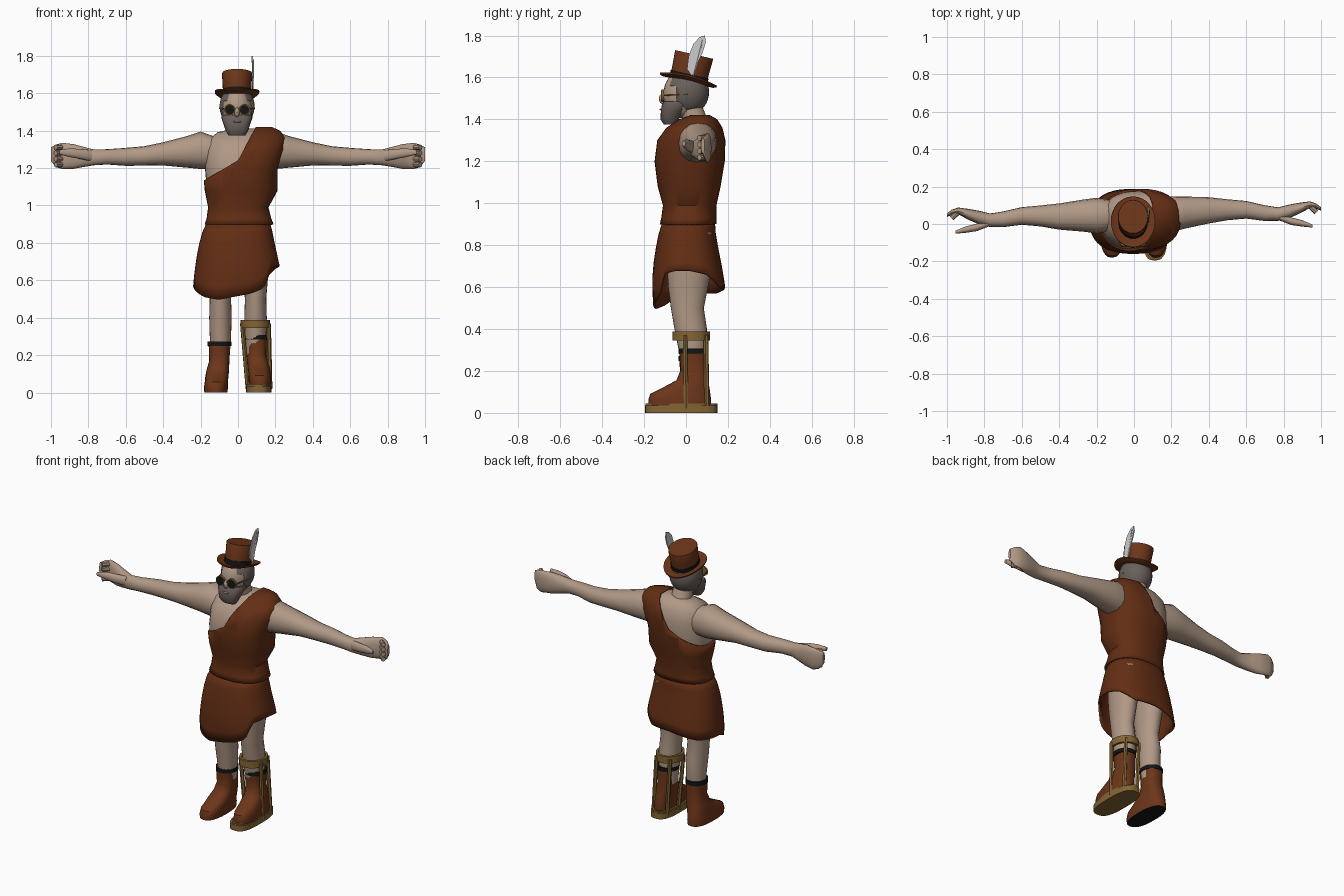
import bpy, bmesh, math
from mathutils import Vector, Matrix

if "Cube" in bpy.data.objects:
    bpy.data.objects.remove(bpy.data.objects["Cube"])

def material(name, r, g, b):
    m = bpy.data.materials.new(name)
    m.diffuse_color = (r, g, b, 1)
    m.use_nodes = True
    m.node_tree.nodes["Principled BSDF"].inputs["Base Color"].default_value = m.diffuse_color
    return m

SKIN = material("skin", .44, .32, .24)
CLOTH = material("brown cloth", .125, .027, .007)
LEATHER = material("brown leather", .15, .036, .01)
BLACK = material("black", .008, .007, .007)
BRASS = material("dull brass", .23, .13, .035)
HAIR = material("grey hair", .14, .115, .105)
WHITE = material("feather white", .6, .6, .6)

def finish(name, bm, mats, angle=40, normals=True):
    if normals:
        bmesh.ops.recalc_face_normals(bm, faces=bm.faces[:])
    me = bpy.data.meshes.new(name)
    bm.to_mesh(me)
    bm.free()
    for m in (mats if isinstance(mats, list) else [mats]):
        me.materials.append(m)
    for p in me.polygons:
        p.use_smooth = True
    me.set_sharp_from_angle(angle=math.radians(angle))
    ob = bpy.data.objects.new(name, me)
    bpy.context.collection.objects.link(ob)
    return ob

def thicken(ob, t):
    s = ob.modifiers.new("thickness", 'SOLIDIFY')
    s.thickness, s.offset = t, -1

def oval(c, u, v, n=24, p=1.0):
    """Closed ring round c; p < 1 makes it boxier."""
    f = lambda w: math.copysign(abs(w) ** p, w)
    return [Vector(c) + f(math.cos(k * math.tau / n)) * Vector(u)
            + f(math.sin(k * math.tau / n)) * Vector(v) for k in range(n)]

def flat(z, x0, x1, y0, y1, n=24, p=1.0):
    return oval(((x0 + x1) / 2, (y0 + y1) / 2, z), ((x1 - x0) / 2, 0, 0), (0, (y1 - y0) / 2, 0), n, p)

def skin_rings(rings, caps=True, closed=False):
    bm = bmesh.new()
    vs = [[bm.verts.new(p) for p in r] for r in rings]
    n = len(vs[0])
    pairs = list(zip(vs, vs[1:])) + ([(vs[-1], vs[0])] if closed else [])
    for a, b in pairs:
        for j in range(n):
            bm.faces.new((a[j], a[(j + 1) % n], b[(j + 1) % n], b[j]))
    if caps and not closed:
        bm.faces.new(vs[0][::-1])
        bm.faces.new(vs[-1])
    return bm

def loft(name, rings, mat, **k):
    return finish(name, skin_rings(rings, **k), mat)

def rod(name, a, b, r, mat, n=8):
    a, b = Vector(a), Vector(b)
    q = (b - a).to_track_quat('Z', 'Y')
    u, v = q @ Vector((r, 0, 0)), q @ Vector((0, r, 0))
    return loft(name, [oval(a, u, v, n), oval(b, u, v, n)], mat)

def band(name, x, y, rx, ry, z0, z1, t, mat):
    """Hollow upright hoop."""
    r = lambda z, d: oval((x, y, z), (rx - d, 0, 0), (0, ry - d, 0))
    return loft(name, [r(z0, 0), r(z1, 0), r(z1, t), r(z0, t)], mat, closed=True)

def lerp_table(tab, z):
    for a, b in zip(tab, tab[1:]):
        if a[0] <= z <= b[0]:
            t = (z - a[0]) / (b[0] - a[0])
            return [p + (q - p) * t for p, q in zip(a[1:], b[1:])]
    return tab[0][1:] if z < tab[0][0] else tab[-1][1:]

# torso: z, x range, y range
torso = [(.90, -.178, .19, -.125, .145), (.93, -.168, .178, -.118, .145), (.99, -.16, .163, -.11, .145),
         (1.08, -.178, .212, -.135, .165), (1.2, -.188, .212, -.15, .185), (1.3, -.185, .25, -.137, .188),
         (1.36, -.17, .255, -.095, .175), (1.40, -.12, .225, -.035, .15), (1.42, -.03, .18, .02, .115)]
loft("body", [flat(z - .008, a + .012, b - .015, c + .012, d - .012, 36, .85) for z, a, b, c, d in torso], SKIN)

# one-shoulder tunic top, cut along a bent neckline
bm = skin_rings([flat(*r, 36, .85) for r in torso])
lines = [(0, 1.24, .58), (0, 1.24, 1.88)]
for x, z, s in lines:
    bmesh.ops.bisect_plane(bm, geom=bm.verts[:] + bm.edges[:] + bm.faces[:],
                           plane_co=(x, 0, z), plane_no=Vector((-s, 0, 1)).normalized())
def above(f):
    c = f.calc_center_median()
    return all(c.z > z + s * (c.x - x) for x, z, s in lines) or c.z < .901
bmesh.ops.delete(bm, geom=[f for f in bm.faces if above(f)], context='FACES')
thicken(finish("tunic_top", bm, CLOTH), .012)

# skirt with a slanting hem
flare = [(.48, -.238, .235, -.155, .195), (.58, -.24, .23, -.16, .19), (.68, -.228, .222, -.16, .175),
         (.78, -.212, .2, -.145, .155), (.87, -.187, .182, -.128, .14), (.915, -.165, .168, -.112, .138)]
hem = [(0, .68), (30, .66), (60, .6), (90, .6), (135, .57), (180, .57), (225, .51), (250, .495),
       (285, .53), (305, .56), (320, .665), (345, .68), (360, .68)]
N = 48
rings = []
for i in range(7):
    ring = []
    for k in range(N):
        low = lerp_table(hem, k * 360 / N)[0]
        z = low + (.915 - low) * i / 6
        ring.append(flat(z, *lerp_table(flare, z), N, .85)[k])
    rings.append(ring)
thicken(loft("skirt", rings, CLOTH, caps=False), .01)

# arms and gripping hands: distance out, y, z, half depth, half height
arm = [(.1, .045, 1.28, .08, .08), (.2, .045, 1.295, .095, .1), (.27, .045, 1.287, .086, .085),
       (.4, .04, 1.276, .07, .062), (.5, .043, 1.265, .056, .052), (.6, .043, 1.26, .047, .048),
       (.7, .025, 1.26, .042, .041), (.77, .02, 1.257, .036, .042), (.83, .035, 1.26, .036, .055),
       (.88, .05, 1.262, .03, .066), (.94, .07, 1.265, .018, .07), (.975, .062, 1.265, .014, .06),
       (1.0, .047, 1.275, .009, .036)]
thumb = [(.78, .005, 1.265, .02, .03), (.84, -.018, 1.275, .02, .027), (.9, -.03, 1.282, .017, .023),
         (.955, -.044, 1.285, .008, .012)]
for s, side in ((-1, "right"), (1, "left")):
    for part, tab in (("arm", arm), ("thumb", thumb)):
        rings = []
        for x, y, z, ry, rz in tab:
            dy = .033 * max(0, min(1, (x - .15) / .25)) if s > 0 else 0
            rings.append(oval((s * x, y + dy, z), (0, ry, 0), (0, 0, rz), 16, .9))
        loft(side + "_" + part, rings, SKIN)
    for k in range(4):  # curled finger tips
        z, dy = 1.218 + k * .031, .033 if s > 0 else 0
        rod(side + "_finger", (s * .945, .058 + dy, z), (s * .975, .03 + dy, z), .014, SKIN)

# legs and boots
leg = [(.2, .05, -.02, .09), (.3, .057, -.035, .095), (.4, .06, -.055, .1), (.5, .057, -.072, .085),
       (.6, .065, -.085, .105), (.7, .075, -.09, .125), (.86, .08, -.09, .125)]
boot = [(0, .062, -.018, -.178, .118), (.025, .064, -.018, -.18, .12), (.055, .062, -.016, -.17, .116),
        (.085, .062, -.013, -.11, .112), (.12, .06, -.008, -.045, .105), (.17, .054, 0, -.025, .1),
        (.22, .055, 0, -.03, .1), (.268, .058, 0, -.03, .1)]
for s, side, lift in ((-1, "right", 0), (1, "left", .036)):
    loft(side + "_leg", [flat(z, s * .094 - w, s * .094 + w, a, b) for z, w, a, b in leg], SKIN)
    cx = .1 * s
    w0 = .95 if s > 0 else 1
    bm = skin_rings([flat(z + lift, cx - s * d - w * w0, cx - s * d + w * w0, a, b, 24, .8)
                     for z, w, d, a, b in boot])
    for f in bm.faces:
        f.material_index = int(f.calc_center_median().z < lift + .001)
    finish(side + "_boot", bm, [LEATHER, BLACK])
    band(side + "_boot_cuff", cx, .035, .064, .07, .248 + lift, .272 + lift, .012, BLACK)

# leg brace: foot plate, four bars and knee hoop
loft("brace_foot_plate", [flat(z, .042, .18, -.195, .15, 32, .7) for z in (0, .036)], BRASS)
band("brace_hoop", .092, .025, .079, .09, .345, .388, .014, BRASS)
for top, bot in (((.022, -.005), (.052, 0)), ((.164, -.005), (.172, 0)),
                 ((.045, .095), (.062, .1)), ((.14, .095), (.158, .1))):
    rod("brace_bar", (*bot, .02), (*top, .37), .012, BRASS, 6)
band("brace_ankle_rim", .111, -.022, .069, .172, .03, .045, .012, BRASS)

# neck and head
loft("neck", [oval((0, .055 - k * .02, 1.37 + k * .05), (.062 - k * .003, 0, 0), (0, .06, 0)) for k in range(4)], SKIN)
def ball(c, r, n=24):
    bm = bmesh.new()
    bmesh.ops.create_uvsphere(bm, u_segments=n, v_segments=n * 2 // 3, radius=1)
    bm.transform(Matrix.Translation(c) @ Matrix.Diagonal((*r, 1)))
    return bm
finish("head", ball((-.005, -.012, 1.52), (.082, .096, .115)), SKIN)
finish("nose", ball((-.005, -.108, 1.498), (.015, .022, .026), 12), SKIN)
bm = ball((-.005, .005, 1.53), (.094, .105, .11), 30)
for co, no in (((0, -.045, 0), (0, 1, 0)), ((0, 0, 1.56), (0, 0, 1)), ((0, 0, 1.445), (0, 0, 1))):
    bmesh.ops.bisect_plane(bm, geom=bm.verts[:] + bm.edges[:] + bm.faces[:], plane_co=co, plane_no=no)
def bare(f):
    c = f.calc_center_median()
    return c.z < 1.445 or (c.y < -.045 and c.z < 1.56)
bmesh.ops.delete(bm, geom=[f for f in bm.faces if bare(f)], context='FACES')
thicken(finish("hair", bm, HAIR), .012)
loft("beard", [flat(z, -.006 - w, -.006 + w, a, b, 20, .8) for z, w, a, b in
               ((1.375, .045, -.105, -.05), (1.4, .06, -.122, -.035), (1.44, .073, -.12, -.005),
                (1.47, .084, -.115, .02), (1.485, .08, -.105, .02))], HAIR)
finish("mouth", ball((-.005, -.118, 1.448), (.022, .008, .005), 12), SKIN)

# round glasses
for x in (-.044, .034):
    rod("glasses_rim", (x, -.104, 1.512), (x, -.116, 1.512), .03, BRASS, 20)
    rod("glasses_lens", (x, -.114, 1.512), (x, -.119, 1.512), .025, BLACK, 20)
    side = 1 if x > 0 else -1
    rod("glasses_temple", (x + side * .028, -.108, 1.515), (-.005 + side * .093, .01, 1.52), .004, BRASS, 6)
rod("glasses_bridge", (-.03, -.116, 1.516), (.02, -.116, 1.516), .004, BRASS, 6)

# top hat, tipped back
tilt = Matrix.Translation((-.005, .01, 1.583)) @ Matrix.Rotation(math.radians(-13), 4, 'X')
def hat_part(name, prof, mat, curl=0, **k):
    rings = []
    for rx, ry, z in prof:
        ring = oval((0, 0, z), (rx, 0, 0), (0, ry, 0), 32)
        rings.append([tilt @ (p + Vector((0, 0, curl * (p.x / .12) ** 2))) for p in ring])
    return loft(name, rings, mat, **k)
hat_part("hat_brim", [(.07, .08, -.004), (.105, .125, -.005), (.119, .139, .002), (.119, .139, .009),
                      (.105, .125, .004), (.07, .08, .006)], LEATHER, .02, closed=True)
hat_part("hat_crown", [(.075, .088, 0), (.077, .09, .06), (.081, .093, .125), (.079, .091, .13)], LEATHER)
hat_part("hat_band", [(.079, .092, .004), (.0795, .0925, .034), (.07, .08, .034), (.07, .08, .004)], BLACK, closed=True)

# feather
outline = [(.025, 1.61), (.005, 1.64), (.012, 1.7), (.035, 1.76), (.065, 1.792), (.09, 1.8),
           (.095, 1.77), (.08, 1.72), (.06, 1.68), (.045, 1.63)]
loft("feather", [[Vector((.074 + d + .12 * (z - 1.61) * (1.75 - z), y, z)) for y, z in outline]
                 for d in (0, .007)], WHITE)
rod("feather_quill", (.0785, .03, 1.59), (.08, .078, 1.78), .005, WHITE, 6)
